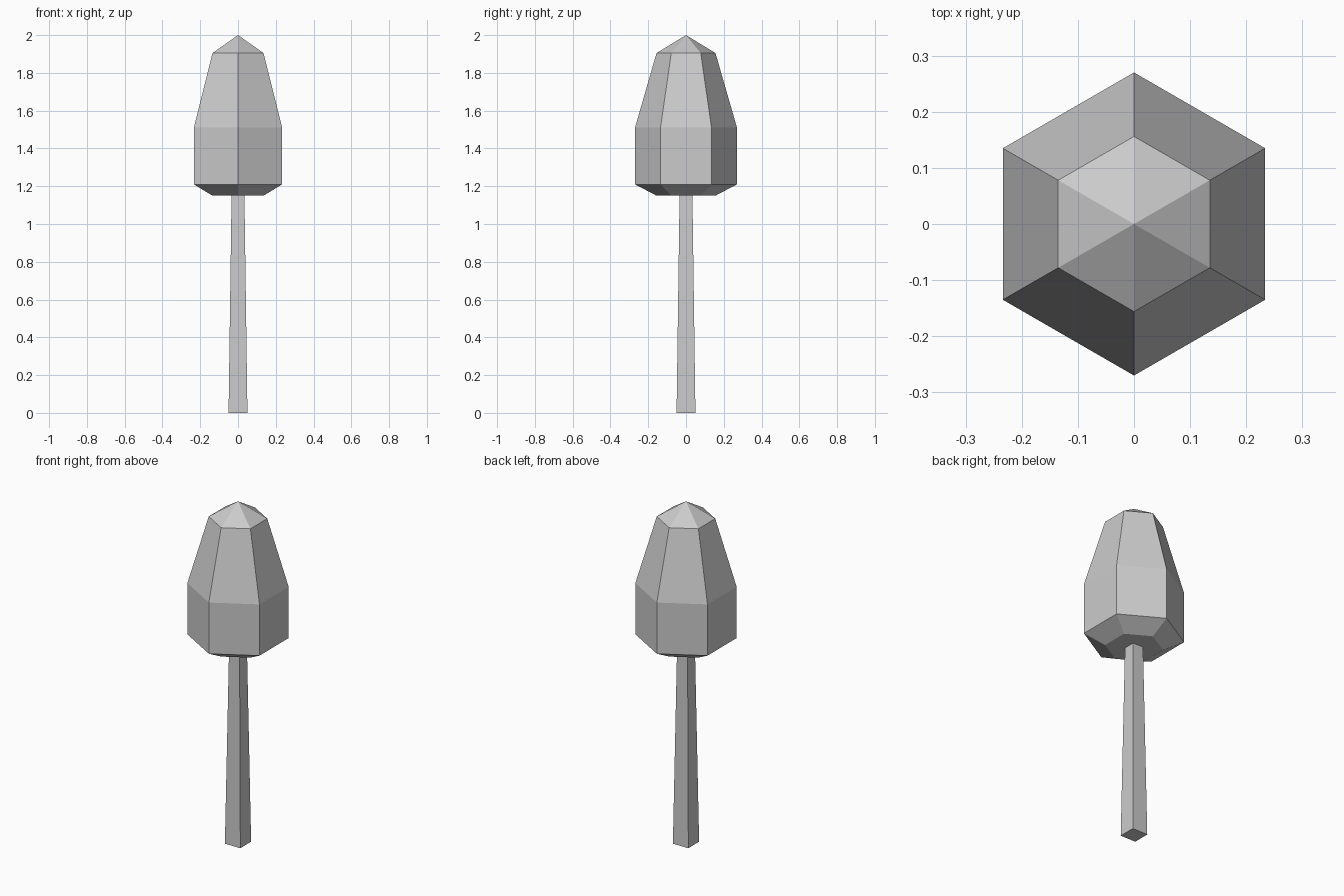
import bpy, bmesh, math

if "Cube" in bpy.data.objects:
    bpy.data.objects.remove(bpy.data.objects["Cube"])


def lofted(name, sides, rings, start_angle, apex=None):
    """Stack regular rings (radius, z), cap the bottom, close the top with an apex or a flat cap."""
    bm = bmesh.new()
    loops = []
    for r, z in rings:
        angles = [start_angle + math.tau * i / sides for i in range(sides)]
        loops.append([bm.verts.new((r * math.cos(a), r * math.sin(a), z)) for a in angles])
    bm.faces.new(loops[0][::-1])
    for low, high in zip(loops, loops[1:]):
        for i in range(sides):
            j = (i + 1) % sides
            bm.faces.new((low[i], low[j], high[j], high[i]))
    top = loops[-1]
    if apex is None:
        bm.faces.new(top)
    else:
        tip = bm.verts.new((0, 0, apex))
        for i in range(sides):
            bm.faces.new((top[i], top[(i + 1) % sides], tip))
    bmesh.ops.recalc_face_normals(bm, faces=bm.faces)
    mesh = bpy.data.meshes.new(name)
    bm.to_mesh(mesh)
    bm.free()
    obj = bpy.data.objects.new(name, mesh)
    bpy.context.collection.objects.link(obj)
    return obj


# Square tapered trunk
lofted("trunk", 4, [(0.05 * math.sqrt(2), 0), (0.034 * math.sqrt(2), 1.15)], math.pi / 4)

# Hexagonal foliage with a corner facing front and a pointed top
lofted("foliage", 6, [(0.156, 1.15), (0.27, 1.21), (0.27, 1.51), (0.156, 1.905)],
       math.pi / 2, apex=2.0)
